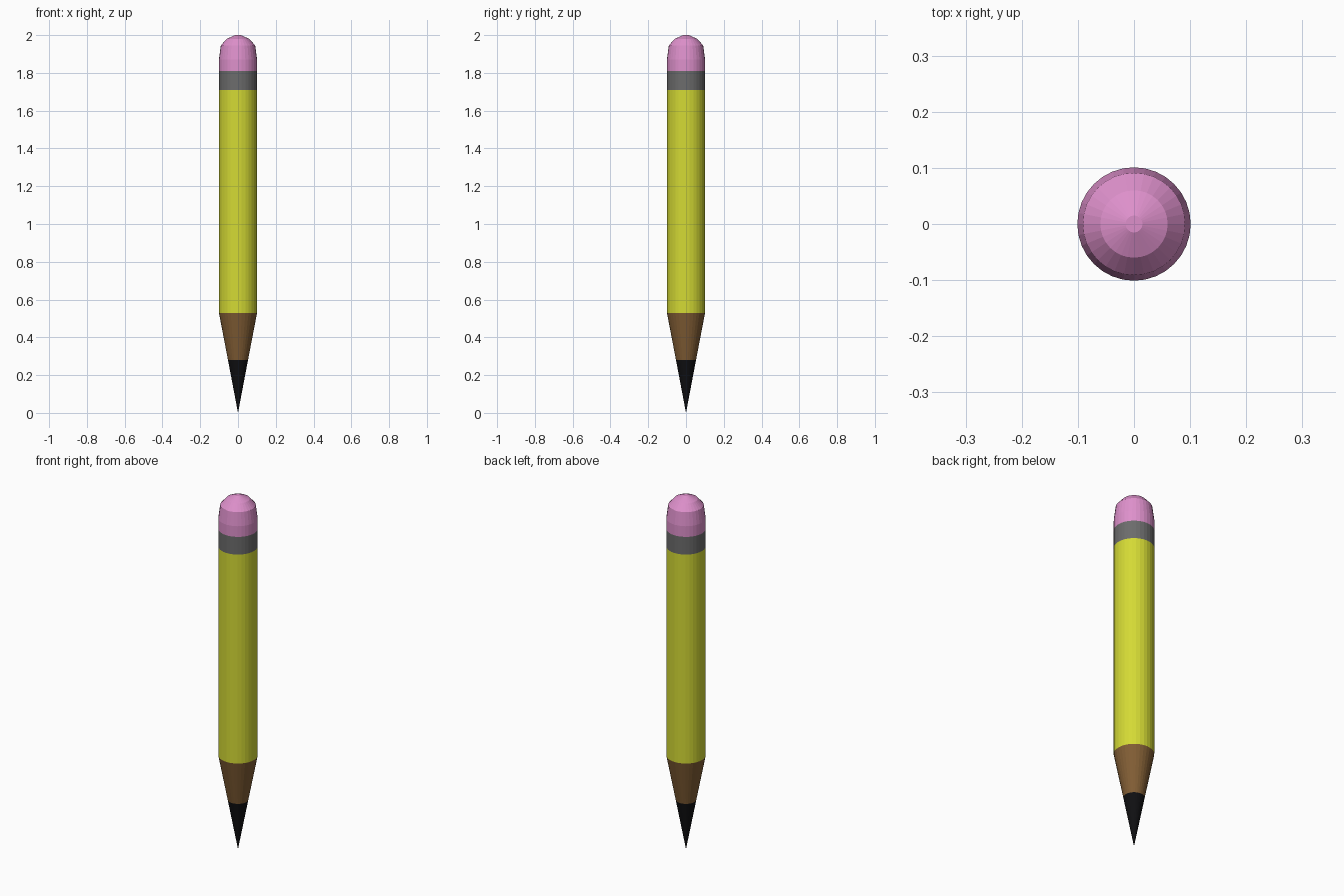
import bpy, bmesh, math

if "Cube" in bpy.data.objects:
    bpy.data.objects.remove(bpy.data.objects["Cube"])

SIDES = 32
R = 0.101


def lathe(name, profile, color=None):
    """Revolve (radius, z) points around z; a radius of 0 closes to a point."""
    bm = bmesh.new()
    rings = []
    for r, z in profile:
        if r == 0:
            rings.append([bm.verts.new((0, 0, z))])
        else:
            rings.append([bm.verts.new((r * math.cos(math.tau * i / SIDES),
                                        r * math.sin(math.tau * i / SIDES), z))
                          for i in range(SIDES)])
    for lo, hi in zip(rings, rings[1:]):
        for i in range(SIDES):
            j = (i + 1) % SIDES
            if len(lo) == 1:
                bm.faces.new((lo[0], hi[j], hi[i]))
            elif len(hi) == 1:
                bm.faces.new((lo[i], lo[j], hi[0]))
            else:
                bm.faces.new((lo[i], lo[j], hi[j], hi[i]))
    # flat cap on an open rounded end
    if name == "eraser":
        bm.faces.new(rings[-1])
    me = bpy.data.meshes.new(name)
    bm.to_mesh(me)
    bm.free()
    ob = bpy.data.objects.new(name, me)
    bpy.context.collection.objects.link(ob)
    if color:
        mat = bpy.data.materials.new(name + "_color")
        mat.diffuse_color = (*color, 1)
        mat.use_nodes = True
        mat.node_tree.nodes["Principled BSDF"].inputs["Base Color"].default_value = mat.diffuse_color
        me.materials.append(mat)
    return ob


# Sharpened tip: lead and bare wood share one cone
lathe("lead", [(0, 0), (0.053, 0.28)], (0.005, 0.005, 0.006))
lathe("sharpened_wood", [(0.053, 0.28), (R, 0.53)], (0.22, 0.11, 0.035))

# Painted shaft and metal band
lathe("shaft", [(R, 0.53), (R, 1.71)], (0.66, 0.70, 0.035))
lathe("ferrule", [(R, 1.71), (R, 1.81)], (0.15, 0.15, 0.15))

# Rounded eraser
lathe("eraser", [(R, 1.81), (R, 1.87), (0.091, 1.945), (0.06, 1.98), (0.015, 2.0)],
      (0.73, 0.28, 0.60))
